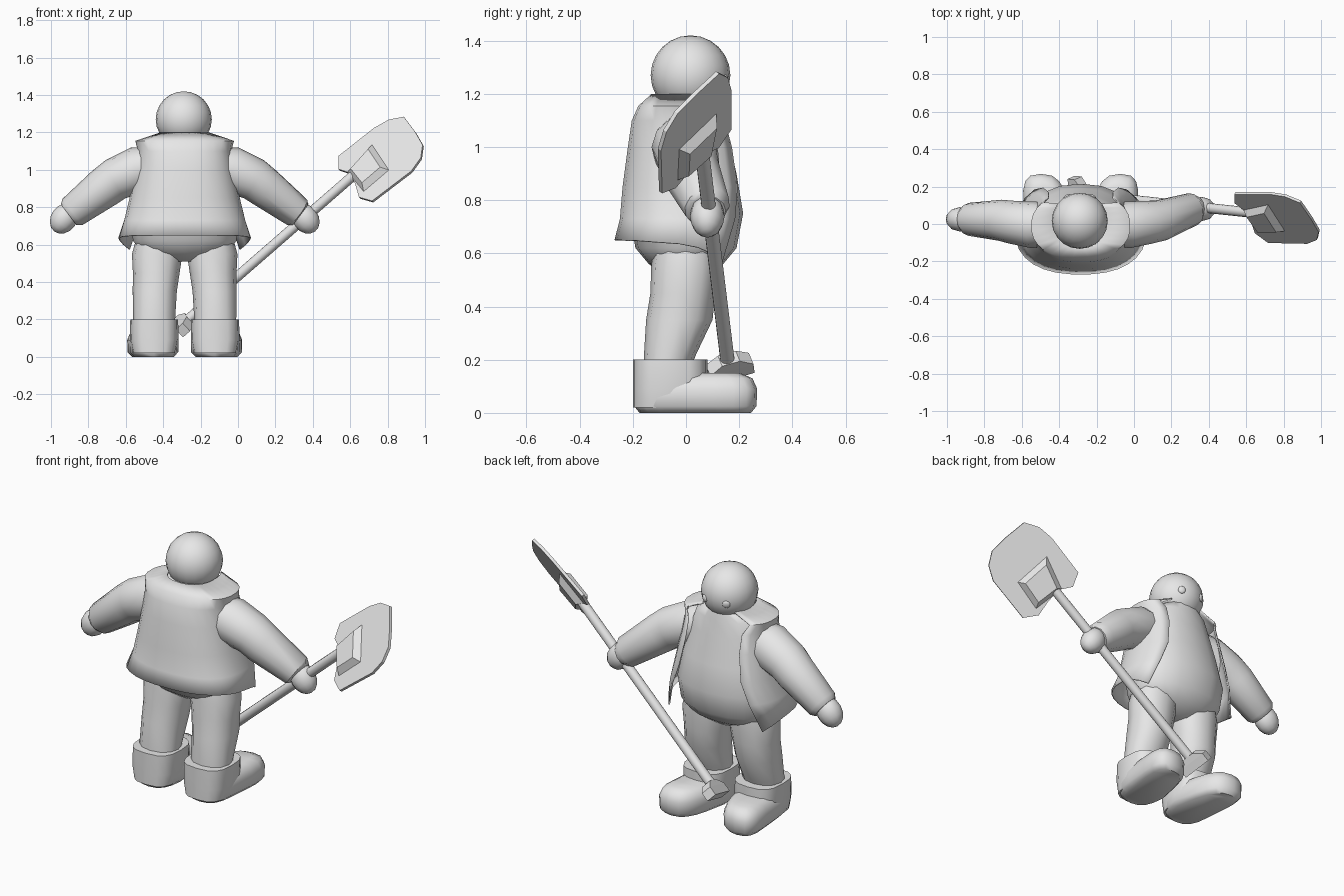
import bpy, bmesh, math
from mathutils import Vector, Matrix

if "Cube" in bpy.data.objects:
    bpy.data.objects.remove(bpy.data.objects["Cube"])

CX = -0.285  # centre line of the figure
clay = bpy.data.materials.new("light_grey")
clay.diffuse_color = (0.8, 0.8, 0.8, 1)
clay.use_nodes = True
clay.node_tree.nodes["Principled BSDF"].inputs["Base Color"].default_value = clay.diffuse_color


def finish(name, bm, angle=40):
    bmesh.ops.recalc_face_normals(bm, faces=bm.faces)
    me = bpy.data.meshes.new(name)
    bm.to_mesh(me)
    bm.free()
    me.materials.append(clay)
    ob = bpy.data.objects.new(name, me)
    bpy.context.collection.objects.link(ob)
    if angle:
        bpy.ops.object.select_all(action='DESELECT')
        bpy.context.view_layer.objects.active = ob
        ob.select_set(True)
        bpy.ops.object.shade_smooth_by_angle(angle=math.radians(angle))
    return ob


def loft(name, rings, closed=True, angle=40):
    bm = bmesh.new()
    vs = [[bm.verts.new(p) for p in r] for r in rings]
    n = len(vs[0])
    for a, b in zip(vs, vs[1:]):
        for i in range(n if closed else n - 1):
            j = (i + 1) % n
            bm.faces.new((a[i], a[j], b[j], b[i]))
    if closed:
        bm.faces.new(vs[0])
        bm.faces.new(vs[-1])
    return finish(name, bm, angle)


def spow(v, p):
    return math.copysign(abs(v) ** (2 / p), v)


def oval(cx, cy, z, rx, ry, p=2, n=14, gap=0.0):
    """Horizontal rounded outline; gap leaves it open toward +y."""
    span = 2 * math.pi - 2 * gap
    m = n - 1 if gap else n
    out = []
    for i in range(n):
        t = gap + span * i / m
        out.append(Vector((cx + rx * spow(math.sin(t), p),
                           cy + ry * spow(math.cos(t), p), z)))
    return out


def tube(name, pts, radii, n=10):
    """Round limb along a path."""
    pts = [Vector(p) for p in pts]
    rings = []
    for i, p in enumerate(pts):
        d = (pts[min(i + 1, len(pts) - 1)] - pts[max(i - 1, 0)]).normalized()
        u = d.cross(Vector((0, 0, 1))).normalized()
        w = d.cross(u)
        rings.append([p + radii[i] * (u * math.cos(a) + w * math.sin(a))
                      for a in (2 * math.pi * k / n for k in range(n))])
    return loft(name, rings)


def ball(name, c, r, axis=(0, 0, 1), seg=20):
    bm = bmesh.new()
    bmesh.ops.create_uvsphere(bm, u_segments=seg, v_segments=seg // 2 + 2, radius=1)
    rot = Vector(axis).to_track_quat('Z', 'Y').to_matrix().to_4x4()
    bm.transform(Matrix.Translation(c) @ rot @ Matrix.Diagonal((*r, 1)))
    return finish(name, bm, 60)


# Head and eyes
hc = Vector((-0.29, 0.017, 1.27))
ball("head", hc, (0.15, 0.15, 0.15))
for side, s in (("left", -1), ("right", 1)):
    d = Vector((s * 0.46, 0.87, -0.13)).normalized()
    ball(side + "_eye", hc + d * 0.147, (0.022, 0.022, 0.010), d, 10)

# Body with round belly
body = [(0.51, 0.09, 0.07, 0.0), (0.56, 0.23, 0.14, 0.0), (0.62, 0.28, 0.19, 0.0),
        (0.75, 0.295, 0.215, 0.0), (0.9, 0.265, 0.2, -0.01), (1.05, 0.225, 0.165, -0.01),
        (1.14, 0.19, 0.14, 0.0), (1.19, 0.12, 0.12, 0.01)]
loft("body", [oval(CX, cy, z, rx, ry, 2.2, 18) for z, rx, ry, cy in body], angle=60)

# Open vest: height, half width, half depth, y centre, half opening angle
vest = [(0.65, 0.355, 0.25, -0.02, 0.95), (0.73, 0.325, 0.25, 0.0, 0.80),
        (0.85, 0.295, 0.24, 0.0, 0.68), (1.0, 0.265, 0.215, -0.005, 0.65),
        (1.1, 0.25, 0.195, -0.01, 0.70), (1.155, 0.265, 0.17, -0.01, 0.8),
        (1.2, 0.13, 0.14, 0.01, 0.85)]
rings = [oval(CX, cy, z, rx, ry, 2.4, 22, g) for z, rx, ry, cy, g in vest]
for p in rings[0]:  # hem dips toward the front tips
    p.z -= 0.08 * max(0, (p.y + 0.02) / 0.2) ** 2 + 0.015 * max(0, (p.y + 0.2) / 0.2)
vest_ob = loft("vest", rings, closed=False, angle=50)
sol = vest_ob.modifiers.new("thickness", 'SOLIDIFY')
sol.thickness = 0.008

for side, s in (("left", -1), ("right", 1)):
    # Trouser leg: height, x offset, y centre, half width, half depth
    leg = [(0.15, 0.163, -0.075, 0.11, 0.085), (0.22, 0.163, -0.06, 0.113, 0.098),
           (0.35, 0.16, -0.025, 0.118, 0.125), (0.45, 0.152, -0.012, 0.125, 0.122),
           (0.55, 0.147, -0.005, 0.135, 0.126), (0.63, 0.14, 0.0, 0.12, 0.12)]
    loft(side + "_leg", [oval(CX + s * x, y, z, rx, ry, 2.2, 12)
                         for z, x, y, rx, ry in leg], angle=50)

    # Boot: ankle cuff and foot
    bx = CX + s * 0.163
    loft(side + "_boot_cuff", [oval(bx, -0.06, z, rx, 0.14, 3, 16)
                               for z, rx in ((0.02, 0.115), (0.09, 0.13), (0.2, 0.128))])
    foot = [(0, 0.105, 0.21), (0.025, 0.13, 0.23), (0.09, 0.132, 0.233),
            (0.13, 0.115, 0.215), (0.15, 0.08, 0.17)]
    rings = [oval(bx, 0.035, z, rx, ry, 2.9, 18) for z, rx, ry in foot]
    for r in rings:  # toes turn slightly outward
        for p in r:
            p.x += s * 0.05 * max(0, p.y) / 0.25
            if p.y > 0.05:
                p.x = bx + (p.x - bx) * 0.93
    loft(side + "_boot", rings, angle=50)

    # Arm and hand
    fy = 0.08 if s > 0 else 0.025
    arm = [(0.14, -0.01, 1.03), (0.25, -0.005, 1.0), (0.37, 0.01, 0.95),
           (0.43, 0.02, 0.905), (0.60, fy, 0.775), (0.62, fy, 0.76)]
    tube(side + "_arm", [(CX + s * x, y, z) for x, y, z in arm],
         [0.10, 0.125, 0.115, 0.11, 0.088, 0.07], 12)
    ball(side + "_hand", Vector((CX + s * 0.645, fy, 0.74)),
         (0.065, 0.07, 0.087), (s * 0.6, 0, -0.8), 12)

# Shovel shaft
tube("shovel_shaft", [(-0.29, 0.158, 0.18), (0.68, 0.055, 1.025)], [0.027, 0.027], 12)

# Shovel grip: tapered crossbar at the lower end
axis = Vector((0.75, -0.08, 0.66)).normalized()
bar = Vector((0.05, 0.9, 0.42))
bar = (bar - axis * bar.dot(axis)).normalized()
nrm = axis.cross(bar)
gc = Vector((-0.295, 0.165, 0.175))
loft("shovel_grip", [[gc + axis * a + bar * (b * w) + nrm * (c * t)
                      for b, c in ((-1, -1), (1, -1), (1, 1), (-1, 1))]
                     for a, w, t in ((-0.04, 0.085, 0.03), (0.01, 0.085, 0.03),
                                     (0.045, 0.035, 0.028))], angle=0)

# Shovel blade: tilted plate, outline given as x, z
normal = Vector((-0.559, -1, 0.694)).normalized()


def on_blade(x, z):
    return Vector((x, 0.165 - 0.54 * (x - 0.54) + 0.68 * (z - 1.07), z))


outline = [(0.54, 1.0), (0.54, 1.07), (0.73, 1.22), (0.81, 1.265), (0.89, 1.28),
           (0.95, 1.2), (0.99, 1.13), (0.98, 1.06), (0.93, 0.99), (0.72, 0.83),
           (0.65, 0.85), (0.63, 0.92), (0.60, 0.98)]
loft("shovel_blade", [[on_blade(x, z) + normal * h for x, z in outline]
                      for h in (-0.008, 0.008)], angle=0)

# Shovel socket: block through the blade, bevelled on both faces
quad = [(0.59, 0.985), (0.72, 1.13), (0.81, 0.995), (0.675, 0.88)]
mid = Vector((0.69, 0.99))
loft("shovel_socket", [[on_blade(*(mid + (Vector(q) - mid) * k)) + normal * h for q in quad]
                       for h, k in ((-0.04, 0.72), (-0.008, 1), (0.008, 1), (0.04, 0.72))],
     angle=0)
